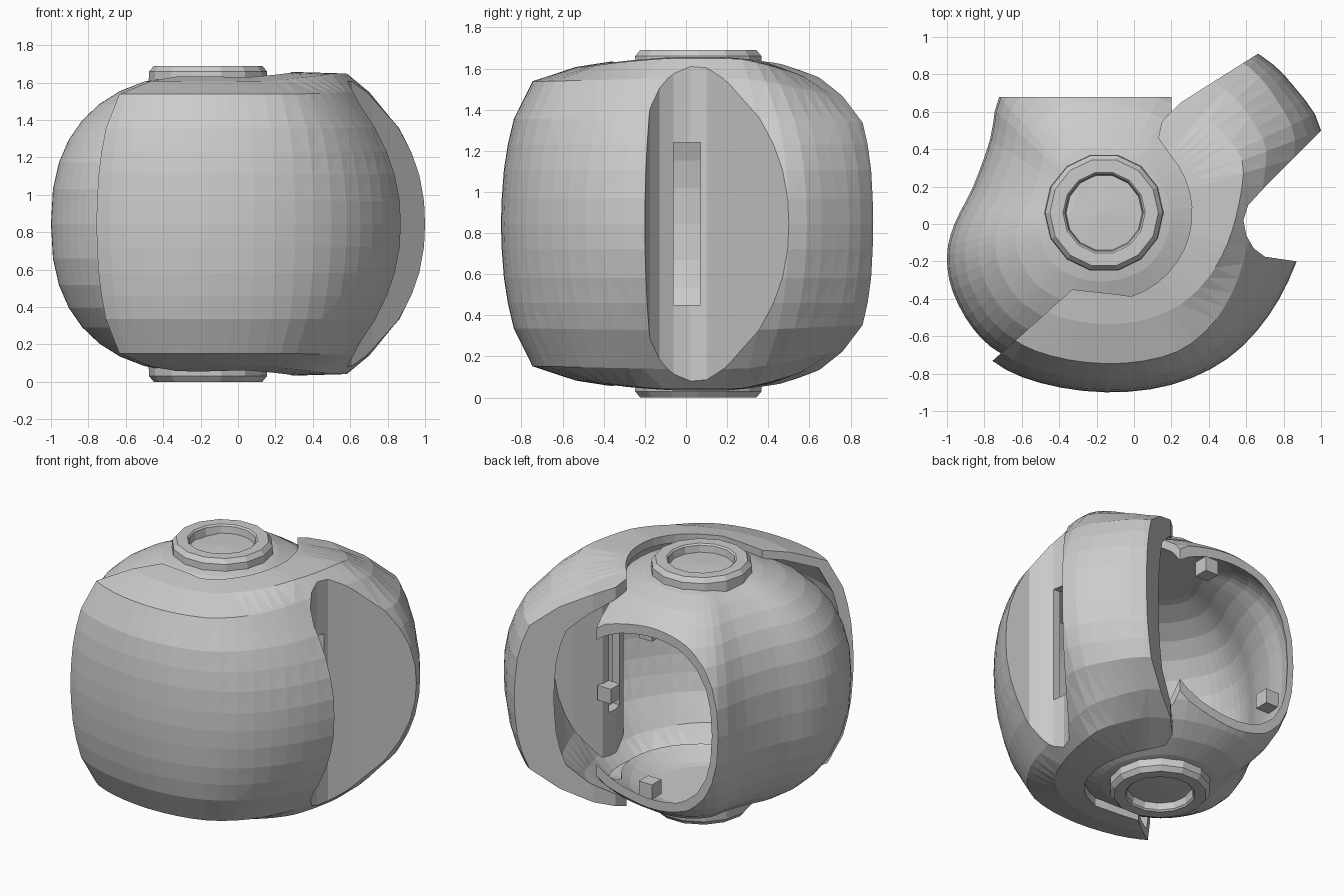
import bpy, bmesh, math
from mathutils import Vector

if "Cube" in bpy.data.objects:
    bpy.data.objects.remove(bpy.data.objects["Cube"])

MID = 0.845                 # mid height of the shell
PX, PY = -0.16, 0.06        # pivot axis

# Vertical half profiles as (radius scale, height scale)
FRONT = [(1, 0), (.996, .15), (.985, .32), (.965, .47), (.935, .62), (.84, .845), (.62, .93), (.4, .97)]
NOTCH = [(1, 0), (.995, .15), (.97, .32), (.93, .47), (.87, .63), (.74, .86), (.64, .98), (.4, .99)]
ARM = [(1, 0), (.996, .15), (.985, .32), (.96, .47), (.925, .6), (.78, .76), (.62, .87), (.4, .96)]
KEYS = [(-180, FRONT), (-60, FRONT), (-15, NOTCH), (15, NOTCH), (45, ARM), (180, ARM)]


def shell_profile(ang):
    # blend of the profiles around the pivot
    for (a0, p0), (a1, p1) in zip(KEYS, KEYS[1:]):
        if a0 <= ang <= a1:
            t = (ang - a0) / (a1 - a0)
            return [Vector(u).lerp(Vector(v), t) for u, v in zip(p0, p1)]


def round_profile(p, n=9):
    return [Vector((math.cos(a) ** (2 / p), math.sin(a) ** (2 / p)))
            for a in (math.pi / 2 * i / n for i in range(n))]


def finish(bm, name):
    bmesh.ops.recalc_face_normals(bm, faces=bm.faces)
    me = bpy.data.meshes.new(name)
    bm.to_mesh(me)
    bm.free()
    ob = bpy.data.objects.new(name, me)
    bpy.context.collection.objects.link(ob)
    return ob


def smooth_loop(pts, n=3):
    # Catmull-Rom resampling of a closed outline
    out, k = [], len(pts)
    for i in range(k):
        a, b, c, d = (Vector(pts[(i + j) % k]) for j in (-1, 0, 1, 2))
        for s in range(n):
            t = s / n
            out.append(0.5 * (2 * b + (c - a) * t + (2 * a - 5 * b + 4 * c - d) * t * t
                              + (3 * b - a - 3 * c + d) * t ** 3))
    return out


def dome(name, outline, half_h, profile):
    # plan outline swept over a vertical profile that may vary with direction
    bm = bmesh.new()
    cols = []
    for v in smooth_loop(outline):
        dx, dy = v.x - PX, v.y - PY
        half = profile(math.degrees(math.atan2(dy, dx)))
        full = [(s, -z) for s, z in reversed(half[1:])] + [(s, z) for s, z in half]
        cols.append([bm.verts.new((PX + dx * s, PY + dy * s, MID + half_h * z)) for s, z in full])
    tips = [bm.verts.new((PX, PY, MID + z)) for z in (-half_h, half_h)]
    for a, b in zip(cols, cols[1:] + cols[:1]):
        for i in range(len(a) - 1):
            bm.faces.new((a[i], b[i], b[i + 1], a[i + 1]))
        bm.faces.new((b[0], a[0], tips[0]))
        bm.faces.new((a[-1], b[-1], tips[1]))
    bmesh.ops.triangulate(bm, faces=bm.faces)
    return finish(bm, name)


def prism(name, pts, z0=-0.5, z1=2.2):
    bm = bmesh.new()
    f = bm.faces.new([bm.verts.new((x, y, z0)) for x, y in pts])
    ext = bmesh.ops.extrude_face_region(bm, geom=[f])
    bmesh.ops.translate(bm, vec=(0, 0, z1 - z0),
                        verts=[v for v in ext["geom"] if isinstance(v, bmesh.types.BMVert)])
    # the extrusion leaves the base face open when it moves, so cap it again
    edges = [e for e in bm.edges if e.is_boundary]
    if edges:
        bmesh.ops.holes_fill(bm, edges=edges, sides=0)
    return finish(bm, name)


def cut(target, cutter):
    m = target.modifiers.new("cut", 'BOOLEAN')
    m.operation, m.solver, m.object = 'DIFFERENCE', 'EXACT', cutter
    bpy.context.view_layer.objects.active = target
    bpy.ops.object.modifier_apply(modifier=m.name)
    bpy.data.objects.remove(cutter)


def arc(r, a0, a1, n=12):
    return [(PX + r * math.cos(math.radians(a0 + (a1 - a0) * i / n)),
             PY + r * math.sin(math.radians(a0 + (a1 - a0) * i / n))) for i in range(n + 1)]


# Outer shell: wraps the front and right side, with a thick arm at the back
outer = dome("outer_shell", [
    (-0.95, -0.5), (-0.76, -0.73), (-0.5, -0.85), (-0.15, -0.9), (0.2, -0.86), (0.5, -0.72),
    (0.72, -0.49), (0.87, -0.2), (0.97, 0.15), (1.0, 0.5), (0.86, 0.73), (0.68, 0.9),
    (0.4, 1.02), (0.0, 0.95), (-0.6, 0.75), (-0.95, 0.2)], 0.82, shell_profile)
cavity = dome("cavity", [
    (-0.9, -0.47), (-0.72, -0.68), (-0.48, -0.79), (-0.15, -0.84), (0.18, -0.8), (0.46, -0.67),
    (0.67, -0.45), (0.8, -0.2), (0.82, 0.15), (0.68, 0.48), (0.48, 0.76), (0.2, 0.9),
    (-0.2, 0.9), (-0.6, 0.7), (-0.9, 0.2)], 0.765, shell_profile)
cut(cavity, prism("notch_wall", [
    (1.3, -0.33), (0.85, -0.26), (0.66, -0.23), (0.57, -0.14), (0.53, 0), (0.54, 0.13),
    (0.66, 0.28), (0.93, 0.56), (1.3, 0.95)]))
cut(outer, cavity)
# Recess on the right side, with a tall slot in its floor
cut(outer, prism("notch", [
    (1.3, -0.27), (0.87, -0.2), (0.7, -0.175), (0.64, -0.13), (0.6, -0.06), (0.585, 0.02),
    (0.61, 0.1), (0.72, 0.22), (1.0, 0.5), (1.4, 0.92)]))
cut(outer, prism("slot", [(0.4, -0.06), (0.8, -0.06), (0.8, 0.07), (0.4, 0.07)], 0.45, 1.24))
# Seam line that ends the outer shell
cut(outer, prism("seam", [(0.9, 1.06), (0.25, 0.65), (0.15, 0.55), (0.13, 0.46)]
                 + arc(0.47, 42, -72) + [(-0.1, -0.375), (-0.33, -0.35), (-0.76, -0.735),
                                         (-1.1, -1.03), (-1.6, -1.03), (-1.6, 1.5), (0.9, 1.5)]))

# Inner body: rounder half with a round opening at the back
body_outline = [
    (-0.77, 0.45), (-0.86, 0.2), (-0.96, 0), (-1.0, -0.17), (-0.97, -0.36), (-0.86, -0.56),
    (-0.7, -0.7), (-0.4, -0.82), (0, -0.82), (0.4, -0.65), (0.65, -0.3), (0.7, 0.1),
    (0.55, 0.5), (0.3, 0.78), (0, 0.89), (-0.3, 0.92), (-0.56, 0.85), (-0.72, 0.68)]
body = dome("inner_body", body_outline, 0.8, lambda a: round_profile(2.4))
cut(body, dome("body_cavity", [(PX + (x - PX) * 0.95, PY + (y - PY) * 0.95)
                               for x, y in body_outline], 0.755, lambda a: round_profile(2.4)))
cut(body, prism("body_seam", [(-1.5, 0.68), (0.2, 0.68), (0.2, 0.48)]
                + arc(0.5, 42, -72) + [(-0.1, -0.42), (-0.31, -0.4), (-0.74, -0.78),
                                       (-1.1, -1.1), (-1.1, -2), (2, -2), (2, 2), (-1.5, 2)]))


# Pivot rings: raised collars with a shallow recess, top and bottom
def pivot_ring(name, flip):
    prof = [(0, 1.6), (0.2, 1.61), (0.21, 1.68), (0.22, 1.69), (0.29, 1.69), (0.315, 1.66),
            (0.32, 1.57), (0, 1.57)]
    bm = bmesh.new()
    n = 14
    rows = []
    for r, z in prof:
        z = 2 * MID - z if flip else z
        if r == 0:
            rows.append([bm.verts.new((PX, PY, z))] * n)
        else:
            rows.append([bm.verts.new((PX + r * math.cos(2 * math.pi * i / n),
                                       PY + r * math.sin(2 * math.pi * i / n), z))
                         for i in range(n)])
    for a, b in zip(rows, rows[1:]):
        for i in range(n):
            j = (i + 1) % n
            bm.faces.new(list(dict.fromkeys((a[i], a[j], b[j], b[i]))))
    return finish(bm, name)


pivot_ring("top_pivot_ring", False)
pivot_ring("bottom_pivot_ring", True)

# Small mounting lugs inside the rim
for i, (x, y, z) in enumerate([(-0.12, 0.56, 0.3), (-0.12, 0.56, 1.38),
                               (-0.66, 0.5, 0.66), (0.5, 0.12, 0.62)]):
    prism(f"mounting_lug_{i + 1}", [(x - 0.05, y - 0.05), (x + 0.05, y - 0.05),
                                    (x + 0.05, y + 0.05), (x - 0.05, y + 0.05)],
          z - 0.05, z + 0.05)
